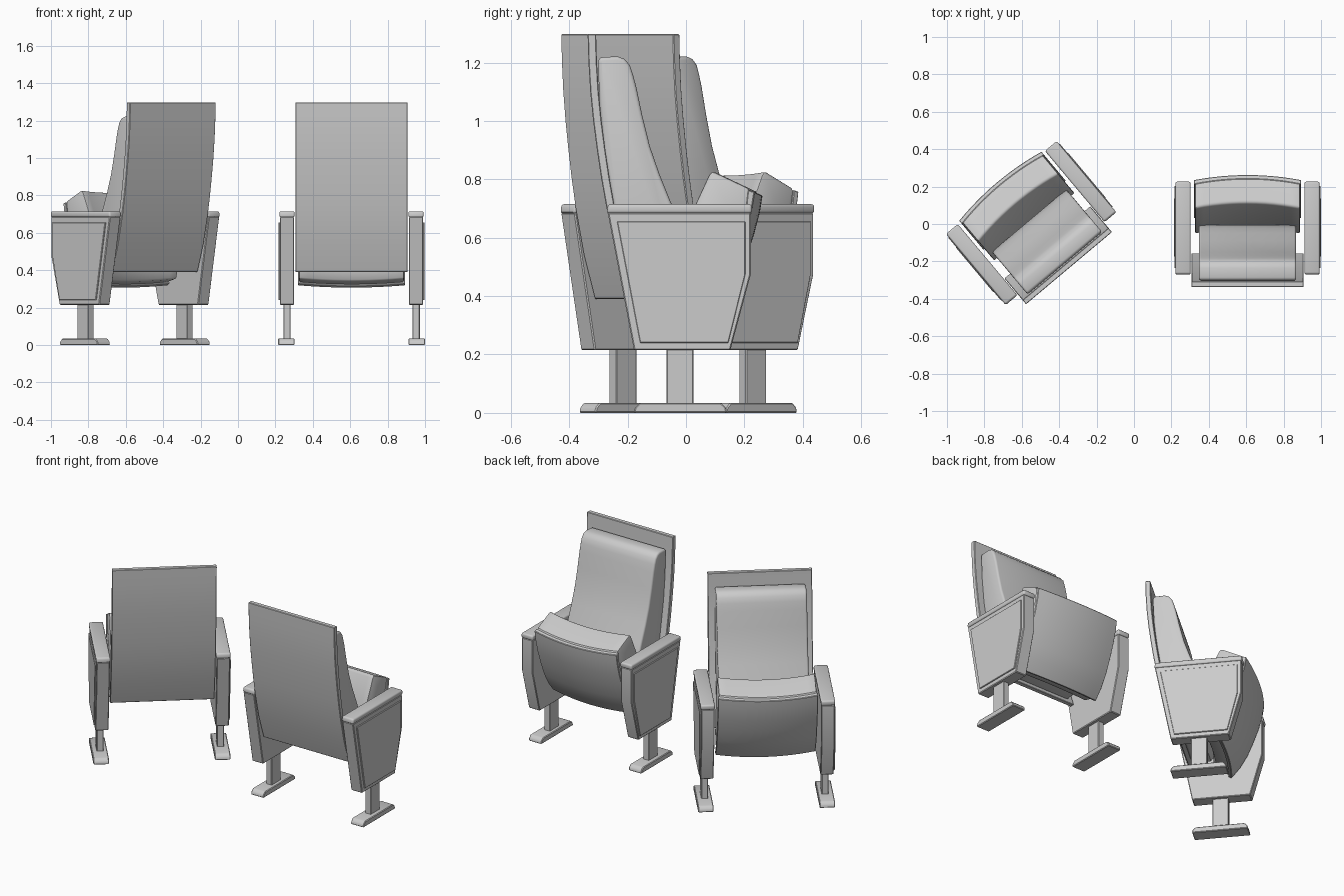
import bpy, bmesh, math
from mathutils import Matrix

# Two auditorium chairs with tipped-up seats, facing +y; the left one is turned 40 degrees
PLACES = [("right", Matrix.Translation((0.607, 0, 0))),
          ("left", Matrix.Translation((-0.564, 0.022, 0)) @ Matrix.Rotation(math.radians(40), 4, 'Z'))]
TILT = math.radians(25)


def part(name, profile, x0, x1, bevel=0.0, segs=2, cuts=1, bow=0.0, limit=35):
    """Extrude a (y, z) profile along x, optionally bowed outwards, and place it in both chairs."""
    bm = bmesh.new()
    rings = []
    for i in range(cuts + 1):
        t = i / cuts
        b = bow * (1 - (2 * t - 1) ** 2)
        x = x0 + (x1 - x0) * t
        rings.append([bm.verts.new((x, y + b * math.cos(TILT), z - b * math.sin(TILT)))
                      for y, z in profile])
    n = len(profile)
    for a, b in zip(rings, rings[1:]):
        for j in range(n):
            k = (j + 1) % n
            bm.faces.new((a[j], a[k], b[k], b[j]))
    bm.faces.new(rings[0])
    bm.faces.new(rings[-1])
    bmesh.ops.recalc_face_normals(bm, faces=bm.faces)
    if bevel:
        sharp = [e for e in bm.edges if e.calc_face_angle(0) > math.radians(limit)]
        bmesh.ops.bevel(bm, geom=sharp, offset=bevel, segments=segs, profile=0.5,
                        affect='EDGES', clamp_overlap=True)
    me = bpy.data.meshes.new(name)
    bm.to_mesh(me)
    bm.free()
    for p in me.polygons:
        p.use_smooth = True
    me.set_sharp_from_angle(angle=math.radians(32))
    for label, m in PLACES:
        ob = bpy.data.objects.new(f"{label}_chair_{name}", me)
        ob.matrix_world = m
        bpy.context.collection.objects.link(ob)


# Curved back board
rear = [(-0.337, 1.297), (-0.334, 1.2), (-0.328, 1.1), (-0.318, 1.0), (-0.305, 0.9),
        (-0.290, 0.8), (-0.272, 0.7), (-0.235, 0.54), (-0.185, 0.39)]
front = [(y + 0.029, z) for y, z in reversed(rear)]
part("back_board", rear + front, -0.3, 0.3, 0.003, 1)

# Padded backrest, thicker towards the lumbar
part("back_cushion",
     [(-0.302, 1.2), (-0.297, 1.218), (-0.235, 1.221), (-0.212, 1.213), (-0.193, 1.192),
      (-0.182, 1.16), (-0.170, 1.115), (-0.150, 1.02), (-0.124, 0.914), (-0.090, 0.815),
      (-0.048, 0.712), (-0.022, 0.64), (-0.005, 0.56), (-0.02, 0.47), (-0.06, 0.42),
      (-0.165, 0.41), (-0.21, 0.54), (-0.246, 0.7), (-0.280, 0.9), (-0.295, 1.05)],
     -0.26, 0.26, 0.012, 3, limit=50)

# Tipped-up seat: upholstered pad and outer shell, both bowed
pad = [(0.078, 0.815), (0.088, 0.827), (0.102, 0.823), (0.212, 0.771), (0.222, 0.752),
       (0.185, 0.63), (0.12, 0.46), (0.045, 0.335), (-0.035, 0.355), (-0.05, 0.42),
       (-0.02, 0.56), (0.02, 0.69)]
part("seat_pad", pad, -0.28, 0.28, 0.008, 2, 12, 0.03, 50)
part("seat_shell",
     [(0.212, 0.764), (0.235, 0.757), (0.226, 0.70), (0.205, 0.62), (0.175, 0.535), (0.14, 0.45),
      (0.10, 0.38), (0.05, 0.318), (0.03, 0.33), (0.08, 0.39), (0.12, 0.46), (0.155, 0.545),
      (0.187, 0.63), (0.205, 0.70)],
     -0.287, 0.287, 0.003, 1, 12, 0.03, 50)

# Arms, legs and feet on both sides
for side, s in (("right", 1), ("left", -1)):
    part(side + "_arm_panel",
         [(-0.268, 0.685), (-0.178, 0.215), (0.152, 0.215), (0.222, 0.475), (0.222, 0.685)],
         s * 0.307, s * 0.383, 0.004, 1)
    part(side + "_arm_rest", [(-0.272, 0.683), (0.226, 0.683), (0.226, 0.715), (-0.267, 0.715)],
         s * 0.304, s * 0.386, 0.01, 3)
    part(side + "_arm_inlay",
         [(-0.236, 0.655), (-0.157, 0.24), (0.145, 0.24), (0.203, 0.475), (0.203, 0.655)],
         s * 0.381, s * 0.390, 0.002, 1)
    part(side + "_leg", [(-0.066, 0.025), (0.025, 0.025), (0.025, 0.225), (-0.066, 0.225)],
         s * 0.326, s * 0.365, 0.003, 1)
    part(side + "_foot",
         [(-0.178, 0), (0.14, 0), (0.137, 0.018), (0.12, 0.034), (-0.158, 0.034), (-0.175, 0.018)],
         s * 0.304, s * 0.393, 0.004, 1)
